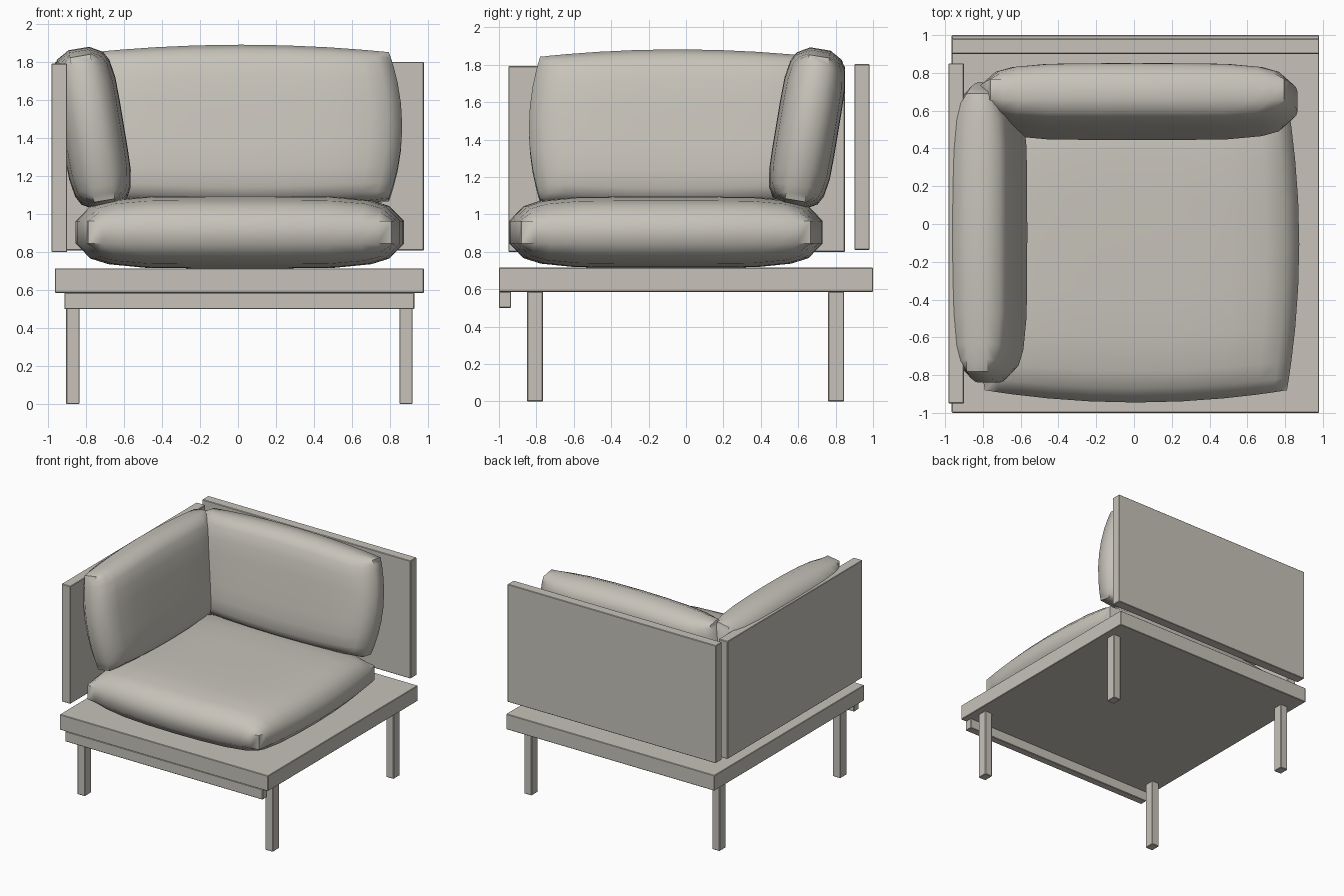
import bpy, bmesh, math
from mathutils import Matrix

if "Cube" in bpy.data.objects:
    bpy.data.objects.remove(bpy.data.objects["Cube"], do_unlink=True)

# One warm grey for the whole armchair
grey = bpy.data.materials.new("warm grey")
grey.use_nodes = True
colour = (0.57, 0.545, 0.49, 1)
grey.diffuse_color = colour
grey.node_tree.nodes["Principled BSDF"].inputs["Base Color"].default_value = colour


def finish(bm, name):
    mesh = bpy.data.meshes.new(name)
    bmesh.ops.recalc_face_normals(bm, faces=bm.faces)
    bm.to_mesh(mesh)
    bm.free()
    obj = bpy.data.objects.new(name, mesh)
    bpy.context.collection.objects.link(obj)
    mesh.materials.append(grey)
    return obj


def board(name, x, y, z):
    """Box between (min, max) pairs, with slightly eased edges."""
    bm = bmesh.new()
    bmesh.ops.create_cube(bm, size=1)
    for v in bm.verts:
        for i, (lo, hi) in enumerate((x, y, z)):
            v.co[i] = lo + (v.co[i] + 0.5) * (hi - lo)
    obj = finish(bm, name)
    bevel = obj.modifiers.new("eased edges", 'BEVEL')
    bevel.width = 0.004
    bevel.segments = 1
    return obj


def cushion(name, half, bulge, rim, transform):
    """Pillow: bowed outline, upright rim, and two domed faces."""
    hx, hy, hz = half
    side = [0.3, 0.58, 0.8, 0.91, 1]
    steps = [-s for s in reversed(side)] + [0] + side
    n = len(steps)

    def dome(t):
        return max(0, 1 - abs(t) ** 6) ** 0.6

    bm = bmesh.new()
    sheets = []
    for sign in (-1, 1):
        sheet = [[bm.verts.new((u * (hx - bulge[0] * v * v),
                                v * (hy - bulge[1] * u * u),
                                sign * (rim + (hz - rim) * dome(u) * dome(v))))
                  for u in steps] for v in steps]
        for j in range(n - 1):
            for i in range(n - 1):
                bm.faces.new((sheet[j][i], sheet[j][i + 1],
                              sheet[j + 1][i + 1], sheet[j + 1][i]))
        sheets.append(sheet)

    # Upright rim joining the two domed sheets
    def loop(s):
        return (s[0][:-1] + [row[-1] for row in s[:-1]]
                + s[-1][:0:-1] + [row[0] for row in s[:0:-1]])
    low, high = map(loop, sheets)
    for i in range(len(low)):
        k = (i + 1) % len(low)
        bm.faces.new((low[i], low[k], high[k], high[i]))
    bm.transform(transform)
    obj = finish(bm, name)
    bpy.ops.object.select_all(action='DESELECT')
    obj.select_set(True)
    bpy.context.view_layer.objects.active = obj
    bpy.ops.object.shade_smooth_by_angle(angle=math.radians(60))
    return obj


# Base platform, front rail and legs
board("platform", (-0.965, 0.98), (-1, 1), (0.585, 0.715))
board("front_rail", (-0.915, 0.93), (-1, -0.935), (0.5, 0.587))
for end, y in (("front", -0.85), ("back", 0.76)):
    for hand, x in (("right", -0.905), ("left", 0.85)):
        board(f"{end}_{hand}_leg", (x, x + 0.07), (y, y + 0.085), (0, 0.587))

# Upright panels
board("back_panel", (-0.965, 0.98), (0.9, 0.982), (0.81, 1.803))
board("side_panel", (-0.983, -0.9), (-0.95, 0.85), (0.8, 1.793))

# Seat cushion, then two leaning upright cushions
cushion("seat_cushion", (0.865, 0.838, 0.19), (0.065, 0.065), 0.06,
        Matrix.Translation((0.01, -0.107, 0.905)))
lean = Matrix.Rotation(math.radians(90 - 9.5), 4, 'X')
cushion("back_cushion", (0.848, 0.43, 0.167), (0.07, 0.04), 0.055,
        Matrix.Translation((0.017, 0.648, 1.46)) @ lean)
cushion("side_cushion", (0.795, 0.426, 0.167), (0.06, 0.04), 0.055,
        Matrix.Translation((-0.768, -0.045, 1.453))
        @ Matrix.Rotation(math.radians(90), 4, 'Z') @ lean)
